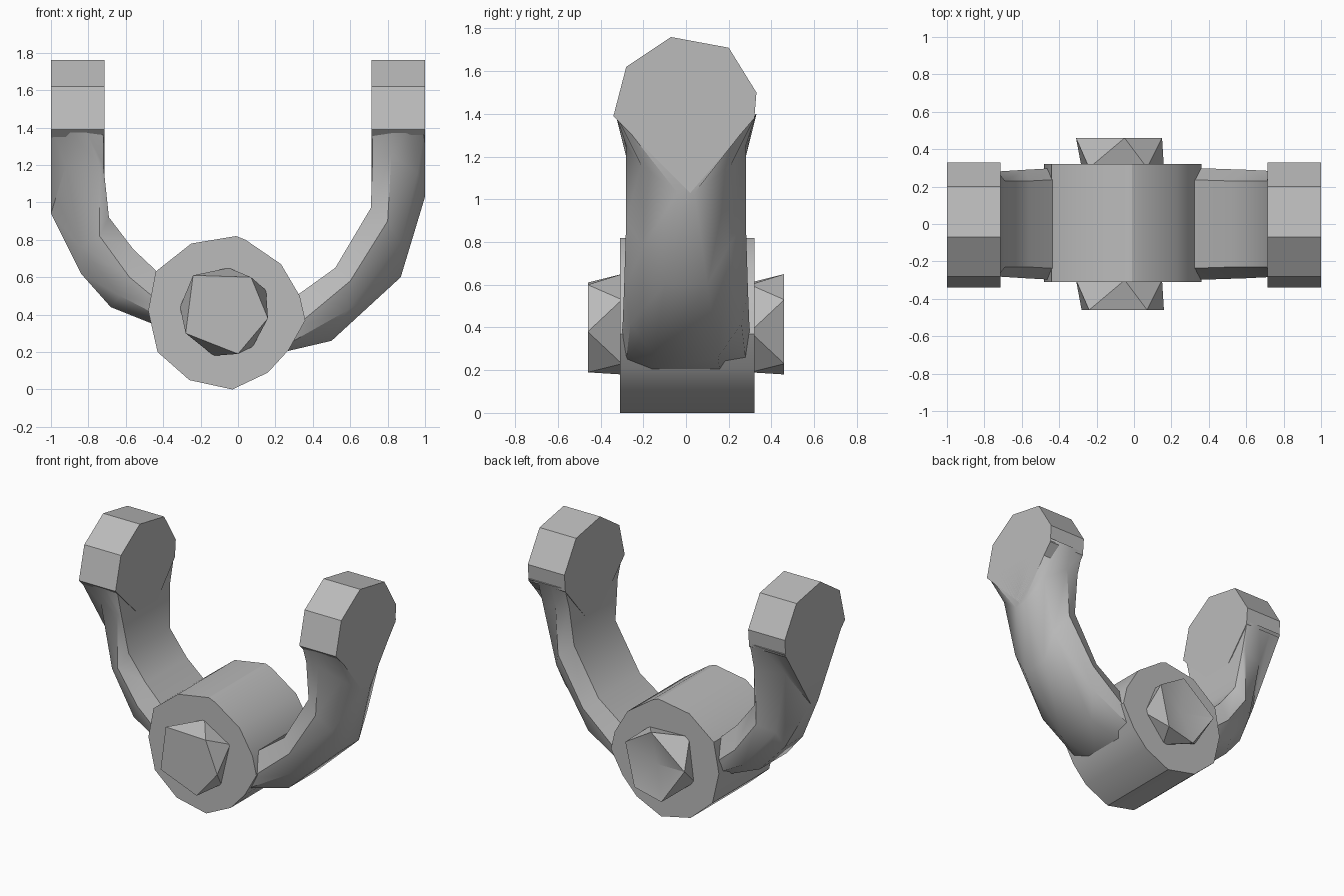
import bpy, bmesh, math

cube = bpy.data.objects.get("Cube")
if cube:
    bpy.data.objects.remove(cube)

grey = bpy.data.materials.new("plain grey")
grey.use_nodes = True
grey.diffuse_color = (0.5, 0.5, 0.5, 1)
bsdf = next(n for n in grey.node_tree.nodes if n.type == 'BSDF_PRINCIPLED')
bsdf.inputs["Base Color"].default_value = (0.5, 0.5, 0.5, 1)


def finish(name, bm, angle):
    bmesh.ops.recalc_face_normals(bm, faces=bm.faces)
    mesh = bpy.data.meshes.new(name)
    bm.to_mesh(mesh)
    bm.free()
    mesh.materials.append(grey)
    obj = bpy.data.objects.new(name, mesh)
    bpy.context.collection.objects.link(obj)
    bpy.ops.object.select_all(action='DESELECT')
    obj.select_set(True)
    bpy.context.view_layer.objects.active = obj
    bpy.ops.object.shade_smooth_by_angle(angle=math.radians(angle))


def loft(name, rings, angle=30):
    """Skin closed rings of equal length and cap both ends."""
    bm = bmesh.new()
    rows = [[bm.verts.new(p) for p in ring] for ring in rings]
    for a, b in zip(rows, rows[1:]):
        for i in range(len(a)):
            j = (i + 1) % len(a)
            bm.faces.new((a[i], a[j], b[j], b[i]))
    bm.faces.new(rows[0])
    bm.faces.new(rows[-1])
    finish(name, bm, angle)


def boss(name, inner, outer, y0, y1, dish=0):
    """Twisted five-sided stub with an optional dished end."""
    bm = bmesh.new()
    a = [bm.verts.new((x, y0, z)) for x, z in inner]
    b = [bm.verts.new((x, y1, z)) for x, z in outer]
    n = len(a)
    for i in range(n):
        j = (i + 1) % n
        bm.faces.new((a[i], a[j], b[i]))
        bm.faces.new((b[i], a[j], b[j]))
    bm.faces.new(a)
    end = bm.faces.new(b)
    if dish:
        poked = bmesh.ops.poke(bm, faces=[end])
        poked["verts"][0].co.y -= dish
    finish(name, bm, 20)


# Central hub
hub = [(-0.03, 0), (0.16, 0.09), (0.27, 0.21), (0.36, 0.37), (0.33, 0.5),
       (0.23, 0.67), (0.04, 0.8), (-0.01, 0.82), (-0.25, 0.78),
       (-0.44, 0.63), (-0.48, 0.42), (-0.43, 0.2), (-0.26, 0.05)]
loft("hub", [[(x, y, z) for x, z in hub] for y in (-0.31, 0.32)])

# Twisted stubs on the hub ends
ring_a = [(-0.05, 0.65), (0.15, 0.53), (0.08, 0.23), (-0.13, 0.18), (-0.31, 0.44)]
ring_b = [(0.07, 0.6), (0.16, 0.38), (0, 0.19), (-0.28, 0.3), (-0.24, 0.61)]
boss("front_stub", ring_a, ring_b, -0.3, -0.46)
boss("back_stub", ring_b, ring_a[1:] + ring_a[:1], 0.3, 0.46, 0.05)

# Round pads at the arm tips
pad = [(-0.34, 1.39), (-0.28, 1.62), (-0.07, 1.76), (0.2, 1.71),
       (0.33, 1.5), (0.32, 1.38), (0.02, 1.03)]
for side, name in ((1, "left_pad"), (-1, "right_pad")):
    loft(name, [[(side * x, y, z) for y, z in pad] for x in (0.715, 1.0)])


# Curved arms: each station lists inner, upper, lower and outer rail points
def arm(name, stations, widths):
    rings = []
    for pts, half in zip(stations, widths):
        front = [(x, -w, z) for (x, z), w in zip(pts, half)]
        back = [(x, w, z) for (x, z), w in zip(pts, half)]
        rings.append(front + back[::-1])
    loft(name, rings, 35)


widths = [(0.24, 0.3, 0.28, 0.16), (0.23, 0.29, 0.26, 0.15),
          (0.23, 0.28, 0.2, 0.1), (0.27, 0.28, 0.21, 0.04),
          (0.32, 0.33, 0.33, 0.33)]
tip = [(0.72, 1.4), (0.82, 1.4), (0.92, 1.4), (1.0, 1.4)]

arm("left_arm", [
    [(0.2, 0.42), (0.3, 0.33), (0.28, 0.25), (0.2, 0.19)],
    [(0.52, 0.65), (0.6, 0.58), (0.58, 0.42), (0.5, 0.26)],
    [(0.71, 0.97), (0.8, 0.9), (0.87, 0.78), (0.87, 0.6)],
    [(0.72, 1.25), (0.82, 1.25), (0.96, 1.16), (1.0, 1.03)],
    tip], widths)

arm("right_arm", [
    [(-0.38, 0.58), (-0.4, 0.45), (-0.4, 0.38), (-0.38, 0.32)],
    [(-0.56, 0.75), (-0.58, 0.6), (-0.63, 0.5), (-0.68, 0.44)],
    [(-0.69, 0.92), (-0.74, 0.82), (-0.84, 0.76), (-0.84, 0.62)],
    [(-0.72, 1.2), (-0.74, 1.2), (-0.92, 1.2), (-1.0, 0.94)],
    [(-x, z) for x, z in tip]], widths)
